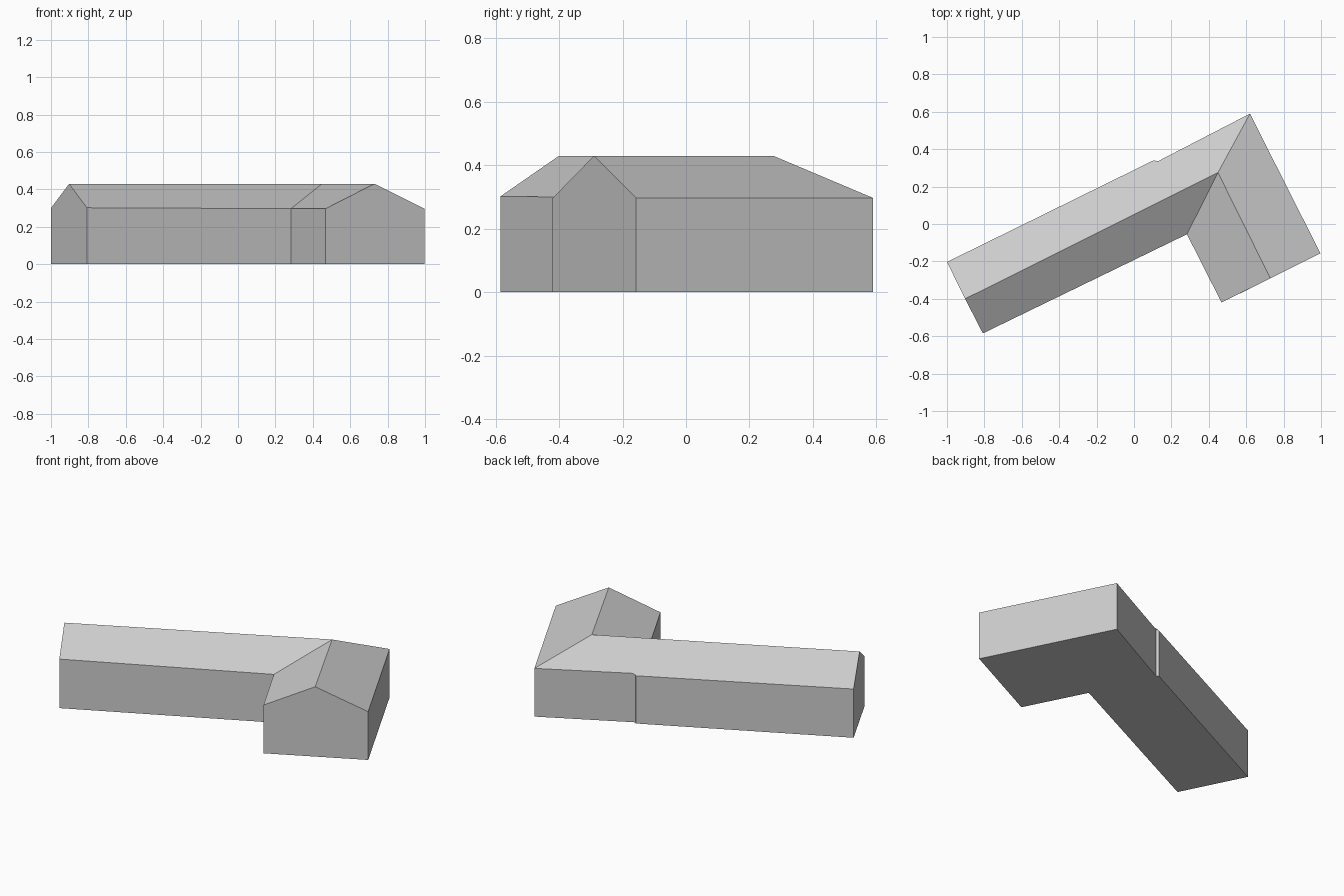
import bpy, bmesh
from mathutils import Vector

cube = bpy.data.objects.get("Cube")
if cube:
    bpy.data.objects.remove(cube)

GREY = (0.6, 0.6, 0.6, 1)
grey = bpy.data.materials.new("plain_grey")
grey.use_nodes = True
grey.diffuse_color = GREY
grey.node_tree.nodes["Principled BSDF"].inputs["Base Color"].default_value = GREY

# Eave corners, counter-clockwise: long wing end, inner corner, short wing end,
# outer corner, then the small step in the rear wall
EAVES = {
    "end_back": (-1.0, -0.203, 0.300),
    "end_front": (-0.808, -0.585, 0.302),
    "inner": (0.283, -0.055, 0.297),
    "gable_left": (0.468, -0.420, 0.297),
    "gable_right": (0.997, -0.157, 0.297),
    "outer": (0.620, 0.590, 0.297),
    "step_in": (0.115, 0.329, 0.301),
    "step_out": (0.104, 0.340, 0.294),
}
# Ridge points
RIDGE = {
    "ridge_end": (-0.903, -0.400, 0.430),
    "ridge_corner": (0.449, 0.275, 0.430),
    "ridge_gable": (0.729, -0.290, 0.430),
}
POINTS = {name: Vector(p) for name, p in {**EAVES, **RIDGE}.items()}


def build(name, faces):
    """Make a flat-shaded object from faces given as lists of points."""
    bm = bmesh.new()
    for pts in faces:
        bm.faces.new([bm.verts.new(p) for p in pts])
    bmesh.ops.remove_doubles(bm, verts=bm.verts, dist=0.0001)
    mesh = bpy.data.meshes.new(name)
    bm.to_mesh(mesh)
    bm.free()
    mesh.materials.append(grey)
    obj = bpy.data.objects.new(name, mesh)
    bpy.context.collection.objects.link(obj)


def ground(p):
    return Vector((p.x, p.y, 0))


# Walls, with a gable peak on each wing end
corners = list(EAVES)
peaks = {"end_back": "ridge_end", "gable_left": "ridge_gable"}
walls = []
for i, a in enumerate(corners):
    b = corners[(i + 1) % len(corners)]
    pa, pb = POINTS[a], POINTS[b]
    top = [POINTS[peaks[a]]] if a in peaks else []
    walls.append([ground(pa), ground(pb), pb] + top + [pa])
build("walls", walls)

# Floor
build("floor", [[ground(POINTS[n]) for n in reversed(corners)]])

# Roof slopes, meeting in a valley at the inner corner and a hip at the outer
slopes = [
    ("end_front", "inner", "ridge_corner", "ridge_end"),
    ("inner", "gable_left", "ridge_gable", "ridge_corner"),
    ("gable_right", "outer", "ridge_corner", "ridge_gable"),
    ("outer", "step_in", "ridge_corner"),
    ("step_in", "step_out", "ridge_corner"),
    ("step_out", "end_back", "ridge_end", "ridge_corner"),
]
build("roof", [[POINTS[n] for n in s] for s in slopes])
